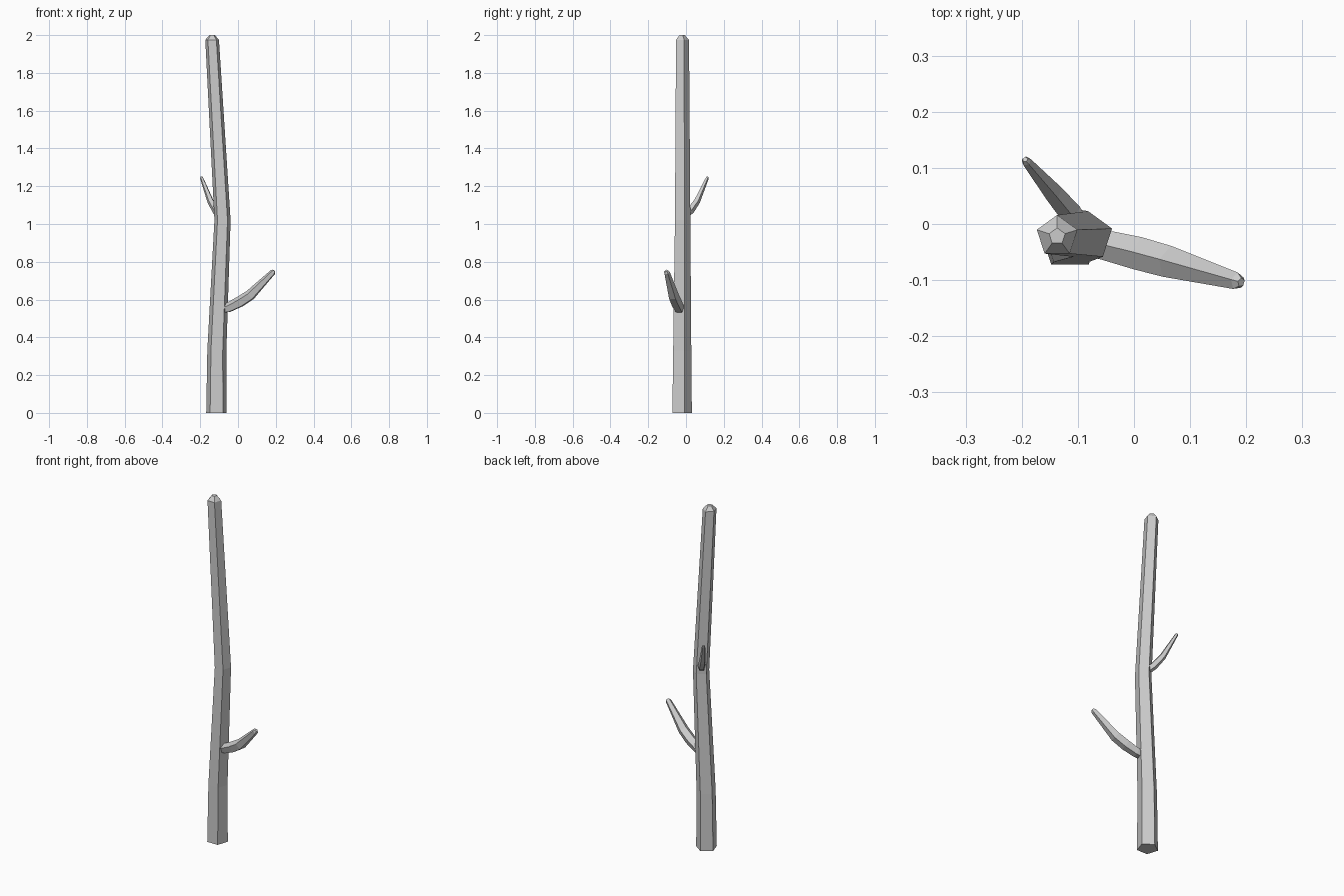
import bpy, bmesh, math
from mathutils import Vector

old = bpy.data.objects.get("Cube")
if old:
    bpy.data.objects.remove(old, do_unlink=True)

SIDES = 5

bark = bpy.data.materials.new("grey_bark")
bark.use_nodes = True
colour = (0.6, 0.6, 0.6, 1)
bark.diffuse_color = colour
bark.node_tree.nodes["Principled BSDF"].inputs["Base Color"].default_value = colour


def limb(name, stations, ridge, level=False):
    """Five-sided tapered tube through (x, y, z, radius) stations."""
    bm = bmesh.new()
    points = [Vector(s[:3]) for s in stations]
    rings = []
    for i, (p, s) in enumerate(zip(points, stations)):
        if level:
            along = Vector((0, 0, 1))
        else:
            along = (points[min(i + 1, len(points) - 1)] - points[max(i - 1, 0)]).normalized()
        # first corner follows the ridge direction, made square to the limb
        u = (ridge - along * ridge.dot(along)).normalized()
        v = along.cross(u)
        ring = []
        for k in range(SIDES):
            a = math.tau * k / SIDES
            ring.append(bm.verts.new(p + s[3] * (u * math.cos(a) + v * math.sin(a))))
        rings.append(ring)
    for low, high in zip(rings, rings[1:]):
        for k in range(SIDES):
            n = (k + 1) % SIDES
            bm.faces.new((low[k], low[n], high[n], high[k]))
    bm.faces.new(rings[0][::-1])
    bm.faces.new(rings[-1])
    bmesh.ops.recalc_face_normals(bm, faces=bm.faces)
    mesh = bpy.data.meshes.new(name)
    bm.to_mesh(mesh)
    bm.free()
    mesh.materials.append(bark)
    obj = bpy.data.objects.new(name, mesh)
    bpy.context.collection.objects.link(obj)


# Trunk with a bend halfway and a chamfered top
limb("trunk", [(-0.114, -0.026, 0, 0.057),
               (-0.112, -0.025, 0.33, 0.053),
               (-0.082, -0.022, 1.02, 0.045),
               (-0.137, -0.022, 1.975, 0.038),
               (-0.137, -0.022, 2.0, 0.015)], Vector((0, 1, 0)), level=True)

# Lower branch reaching left
limb("lower_branch", [(-0.09, -0.03, 0.55, 0.026),
                      (-0.05, -0.038, 0.557, 0.028),
                      (0.01, -0.053, 0.587, 0.031),
                      (0.064, -0.068, 0.622, 0.03),
                      (0.184, -0.102, 0.744, 0.016),
                      (0.191, -0.104, 0.753, 0.008)], Vector((0, 0, 1)))

# Upper twig reaching back and right
limb("upper_twig", [(-0.098, -0.005, 1.05, 0.02),
                    (-0.115, 0.022, 1.07, 0.021),
                    (-0.145, 0.057, 1.12, 0.018),
                    (-0.192, 0.112, 1.243, 0.009),
                    (-0.194, 0.115, 1.25, 0.005)], Vector((0, 0, 1)))
